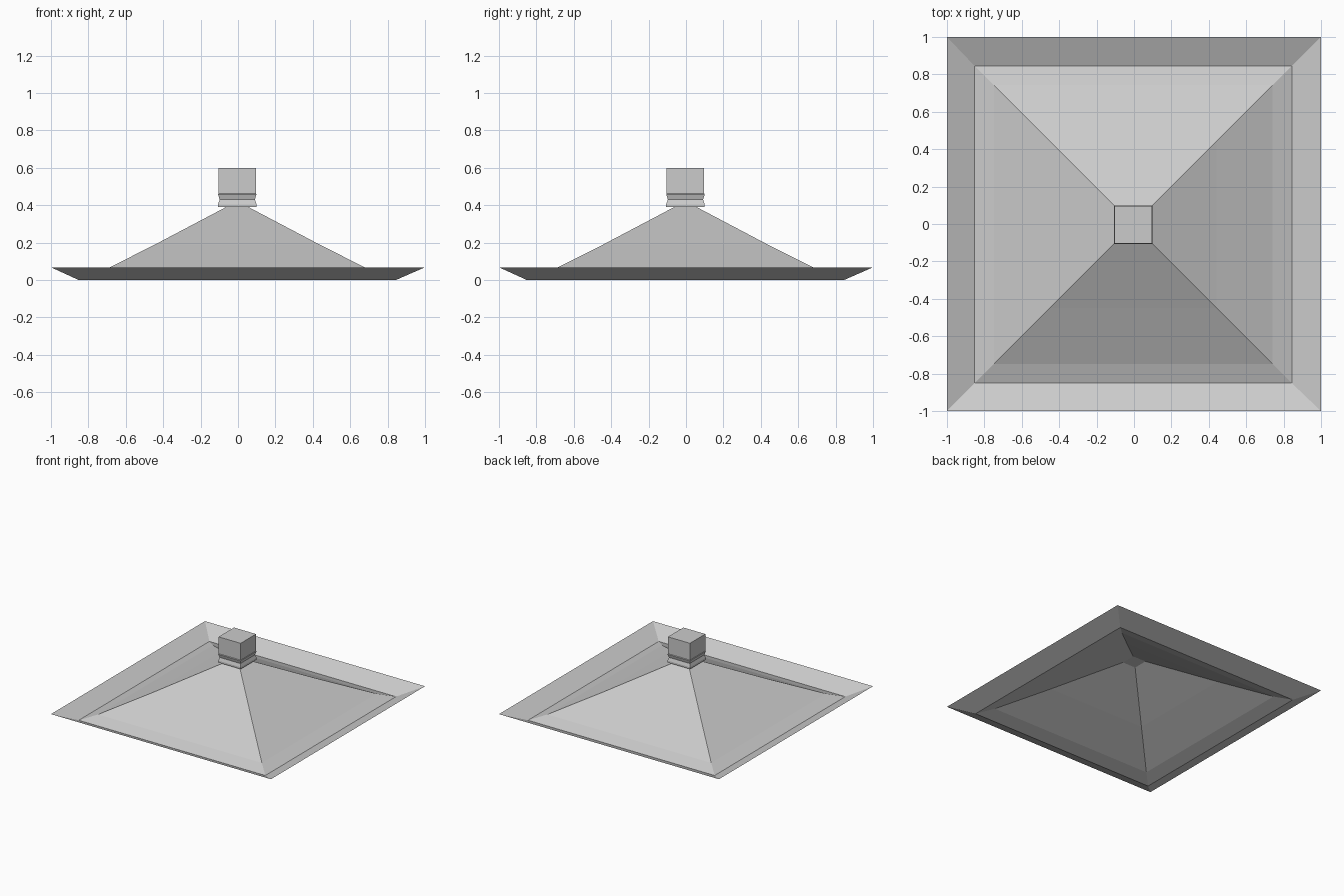
import bpy, bmesh

if "Cube" in bpy.data.objects:
    bpy.data.objects.remove(bpy.data.objects["Cube"])

CX, CY = -0.004, -0.003  # inner parts sit very slightly off centre


def square_loft(name, rings, cap=False):
    """Stack square rings given as (half width, z, offset factor)."""
    bm = bmesh.new()
    loops = []
    for h, z, k in rings:
        loops.append([bm.verts.new((sx * h + CX * k, sy * h + CY * k, z))
                      for sx, sy in ((-1, -1), (1, -1), (1, 1), (-1, 1))])
    for a, b in zip(loops, loops[1:]):
        for i in range(4):
            j = (i + 1) % 4
            bm.faces.new((a[i], a[j], b[j], b[i]))
    if cap:
        bm.faces.new(loops[0][::-1])
        bm.faces.new(loops[-1])
    bm.normal_update()
    mesh = bpy.data.meshes.new(name)
    bm.to_mesh(mesh)
    bm.free()
    obj = bpy.data.objects.new(name, mesh)
    bpy.context.collection.objects.link(obj)
    return obj


# Upturned rim sheet
square_loft("flared_rim", [(1.0, 0.068, 0), (0.848, 0.0, 1)])

# Hollow, slightly concave pyramid roof
square_loft("roof_slopes", [(0.848, 0.0, 1), (0.745, 0.036, 1),
                            (0.445, 0.187, 1), (0.06, 0.39, 1)])

# Block on the peak with a pinched collar
square_loft("peak_block", [(0.103, 0.39, 1), (0.103, 0.405, 1), (0.094, 0.43, 1),
                           (0.103, 0.458, 1), (0.1, 0.462, 1), (0.1, 0.6, 1)],
            cap=True)
